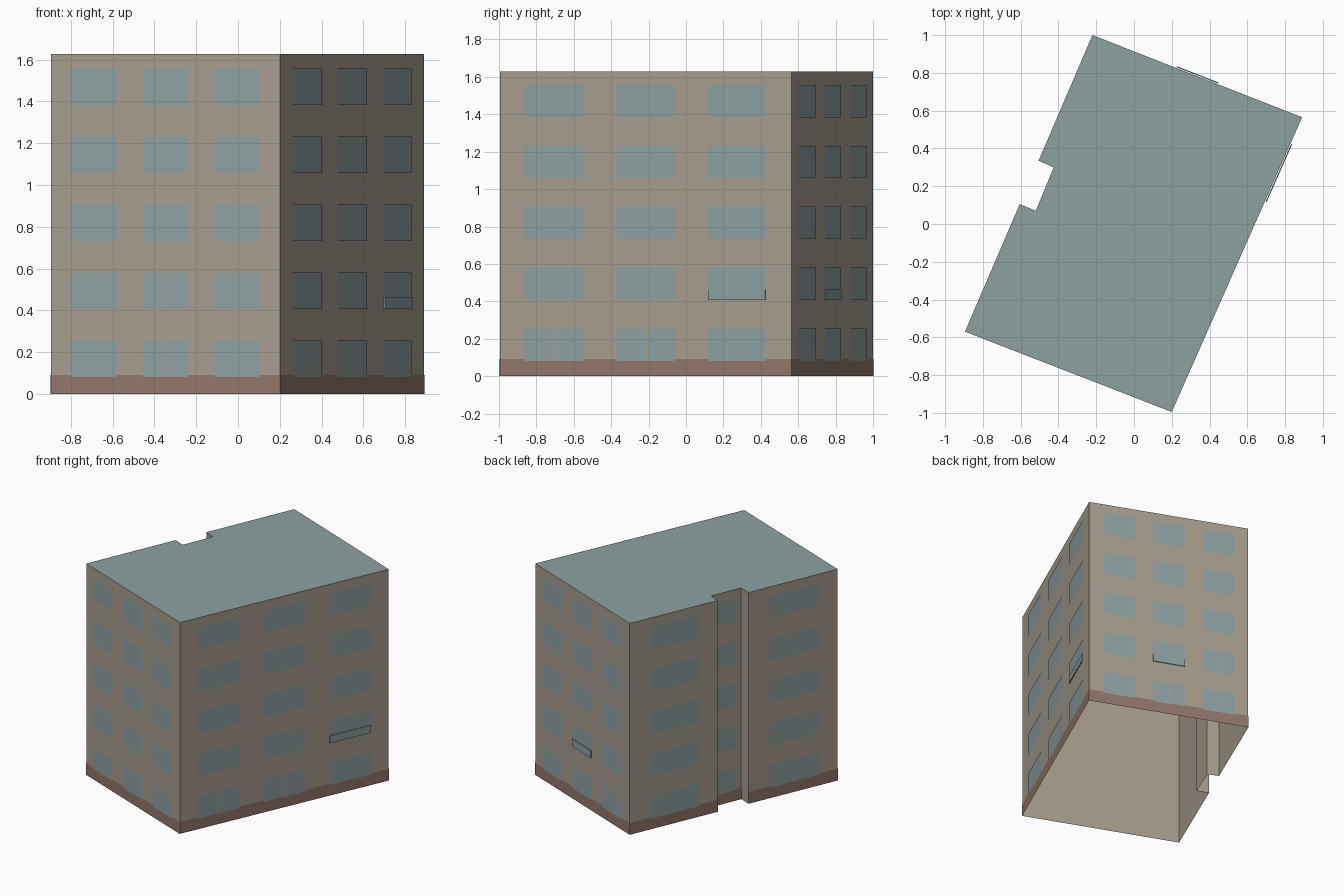
import bpy
import bmesh
from mathutils import Vector

cube = bpy.data.objects.get("Cube")
if cube:
    bpy.data.objects.remove(cube, do_unlink=True)


def material(name, rgb):
    m = bpy.data.materials.new(name)
    m.use_nodes = True
    color = (*rgb, 1)
    m.diffuse_color = color
    bsdf = m.node_tree.nodes["Principled BSDF"]
    bsdf.inputs["Base Color"].default_value = color
    bsdf.inputs["Roughness"].default_value = 0.9
    return m


TAN = material("tan plaster", (0.40, 0.345, 0.28))
GLASS = material("blue grey glass", (0.27, 0.355, 0.362))
ROOF = material("grey green roof", (0.27, 0.355, 0.357))
BROWN = material("brown plinth", (0.29, 0.187, 0.146))

HEIGHT = 1.628
PLINTH = 0.092
FLOORS = 5
FLOOR_STEP = 0.3255
SILL = 0.082
WINDOW_HEIGHT = 0.173

# Footprint, counter-clockwise from the front corner, with a notch on one side
corners = [Vector(c) for c in (
    (-0.895, -0.57), (0.2, -0.995), (0.89, 0.565), (-0.22, 1.0),
    (-0.505, 0.335), (-0.425, 0.30), (-0.52, 0.07), (-0.605, 0.105))]
edges = list(zip(corners, corners[1:] + corners[:1]))
FRONT, LEFT, BACK, SIDE_BACK, NOTCH_A, RECESS, NOTCH_B, SIDE_FRONT = edges


def make_object(name, bm, mat):
    mesh = bpy.data.meshes.new(name)
    bm.to_mesh(mesh)
    bm.free()
    mesh.materials.append(mat)
    obj = bpy.data.objects.new(name, mesh)
    bpy.context.collection.objects.link(obj)
    return obj


def plate(bm, edge, start, end, low, high, offset=0.0):
    """Upright rectangle along a wall, between two fractions of its length."""
    p, q = edge
    d = q - p
    out = Vector((d.y, -d.x)).normalized() * offset
    a, b = p + d * start + out, p + d * end + out
    points = ((a, low), (b, low), (b, high), (a, high))
    bm.faces.new([bm.verts.new((v.x, v.y, z)) for v, z in points])


# Wall shell, open underneath
bm = bmesh.new()
for edge in edges:
    plate(bm, edge, 0, 1, 0, HEIGHT)
bmesh.ops.remove_doubles(bm, verts=bm.verts, dist=0.0001)
make_object("walls", bm, TAN)

# Flat roof
bm = bmesh.new()
bm.faces.new([bm.verts.new((c.x, c.y, HEIGHT)) for c in corners])
make_object("roof", bm, ROOF)

# Plinth band on the main walls
bm = bmesh.new()
for edge in edges:
    if edge not in (NOTCH_A, NOTCH_B):
        plate(bm, edge, 0, 1, 0, PLINTH, 0.0015)
make_object("plinth", bm, BROWN)

# Windows: three columns on the long walls, one on each part of the notched side
three = ((0.087, 0.287), (0.401, 0.6), (0.715, 0.911))
one = ((0.23, 0.78),)
columns = [(FRONT, three), (LEFT, three), (BACK, three),
           (SIDE_BACK, one), (RECESS, ((0.17, 0.83),)), (SIDE_FRONT, one)]
bm = bmesh.new()
for edge, spans in columns:
    for start, end in spans:
        for floor in range(FLOORS):
            z = SILL + floor * FLOOR_STEP
            plate(bm, edge, start, end, z, z + WINDOW_HEIGHT, 0.003)
make_object("windows", bm, GLASS)

# Thin mullions on the lower windows: wall, column, number of floors
bm = bmesh.new()
for edge, column, floors in ((FRONT, 0, 2), (FRONT, 1, 2), (FRONT, 2, 3),
                             (LEFT, 0, 1), (LEFT, 1, 1),
                             (BACK, 1, 1), (BACK, 2, 2)):
    middle = sum(three[column]) / 2
    for floor in range(floors):
        z = SILL + floor * FLOOR_STEP
        plate(bm, edge, middle - 0.003, middle + 0.003, z, z + WINDOW_HEIGHT, 0.0042)
make_object("mullions", bm, TAN)

# Projecting guard panels across two first floor windows
for name, edge, column in (("left_guard_panel", LEFT, 2), ("back_guard_panel", BACK, 1)):
    bm = bmesh.new()
    z = SILL + FLOOR_STEP
    plate(bm, edge, *three[column], z, z + 0.057, 0.01)
    panel = make_object(name, bm, GLASS)
    solid = panel.modifiers.new("thickness", 'SOLIDIFY')
    solid.thickness = 0.006
    solid.offset = -1
